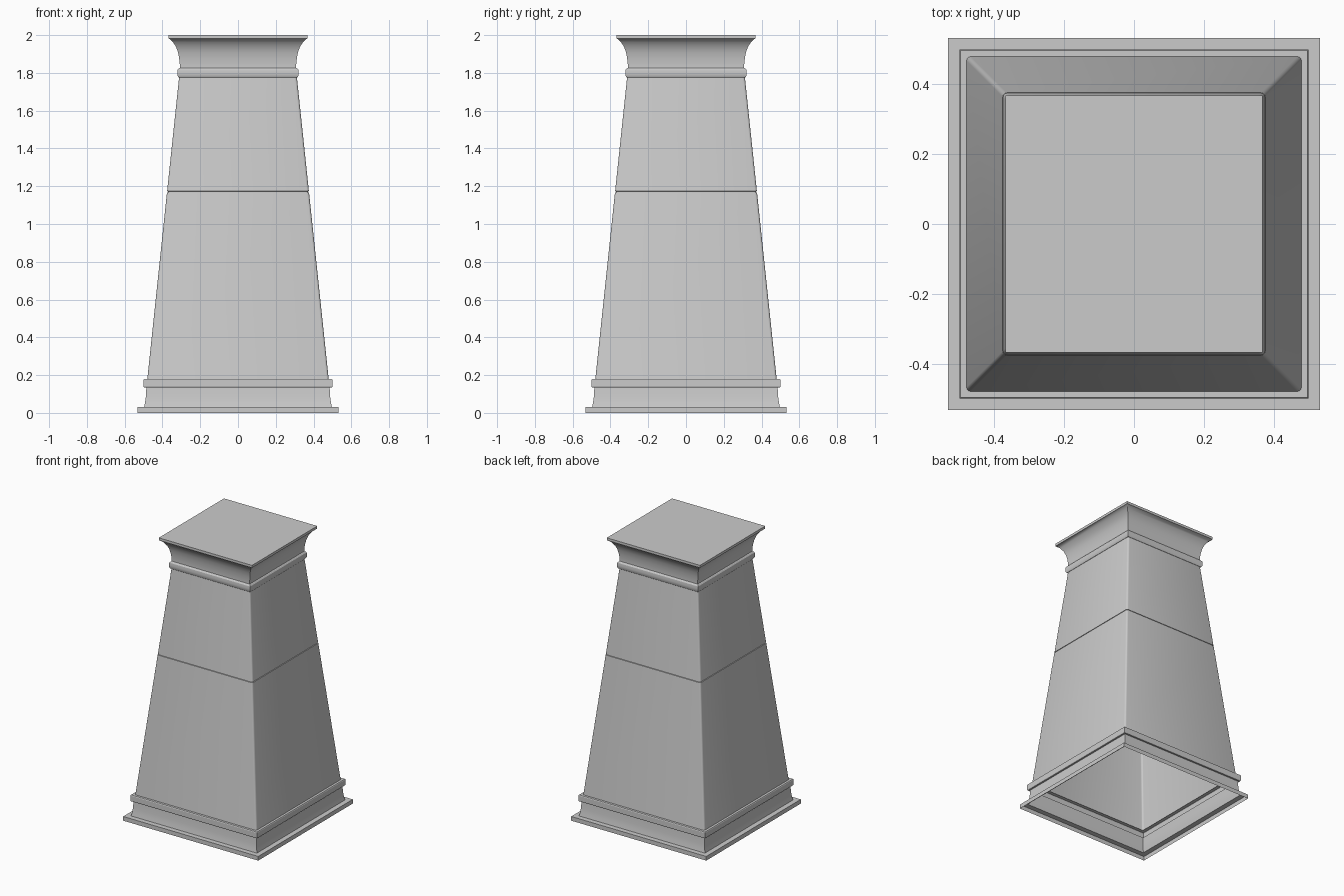
import bpy, bmesh, math

if "Cube" in bpy.data.objects:
    bpy.data.objects.remove(bpy.data.objects["Cube"])


def square_ring(h, r, segs=3):
    """Square outline of half-width h, corners rounded by r (sharp when r is 0)."""
    if r == 0:
        return [(h, h), (-h, h), (-h, -h), (h, -h)]
    pts = []
    for k, (sx, sy) in enumerate([(1, 1), (-1, 1), (-1, -1), (1, -1)]):
        for i in range(segs + 1):
            a = math.pi / 2 * (k + i / segs)
            pts.append((sx * (h - r) + r * math.cos(a), sy * (h - r) + r * math.sin(a)))
    return pts


def square_sweep(name, profile, r=0.0, cap_top=False):
    """Sweep a (half-width, z) profile around a square."""
    bm = bmesh.new()
    rings = [[bm.verts.new((x, y, z)) for x, y in square_ring(h, r)] for h, z in profile]
    for a, b in zip(rings, rings[1:]):
        n = len(a)
        for i in range(n):
            j = (i + 1) % n
            bm.faces.new((a[i], a[j], b[j], b[i]))
    if cap_top:
        bm.faces.new(rings[-1])
    mesh = bpy.data.meshes.new(name)
    bm.to_mesh(mesh)
    bm.free()
    obj = bpy.data.objects.new(name, mesh)
    bpy.context.collection.objects.link(obj)
    bpy.ops.object.select_all(action='DESELECT')
    obj.select_set(True)
    bpy.context.view_layer.objects.active = obj
    bpy.ops.object.shade_smooth_by_angle(angle=math.radians(30))
    return obj


def shaft_width(z):
    return 0.48 + (z - 0.18) / (1.775 - 0.18) * (0.312 - 0.48)


# Plinth, flared skirting and band (open underneath)
square_sweep("base_moulding", [
    (0.533, 0), (0.533, 0.03), (0.497, 0.03), (0.492, 0.055), (0.488, 0.085),
    (0.485, 0.135), (0.497, 0.135), (0.50, 0.14), (0.50, 0.175), (0.497, 0.18), (0.473, 0.18)])

# Tapered shaft with softened corners and a fine seam
seam = 1.17
w = shaft_width(seam)
square_sweep("shaft", [
    (shaft_width(0.18), 0.18), (w + 0.0005, seam - 0.004), (w - 0.004, seam - 0.003),
    (w - 0.004, seam + 0.003), (w - 0.0005, seam + 0.004), (shaft_width(1.775), 1.775)], r=0.012)

# Rounded collar, cove and flat top slab
square_sweep("capital", [
    (0.304, 1.775), (0.314, 1.775), (0.319, 1.783), (0.321, 1.80), (0.319, 1.817),
    (0.313, 1.825), (0.308, 1.827), (0.308, 1.845), (0.312, 1.88), (0.318, 1.91),
    (0.328, 1.938), (0.345, 1.964), (0.362, 1.98), (0.368, 1.982), (0.368, 2.0)], cap_top=True)
